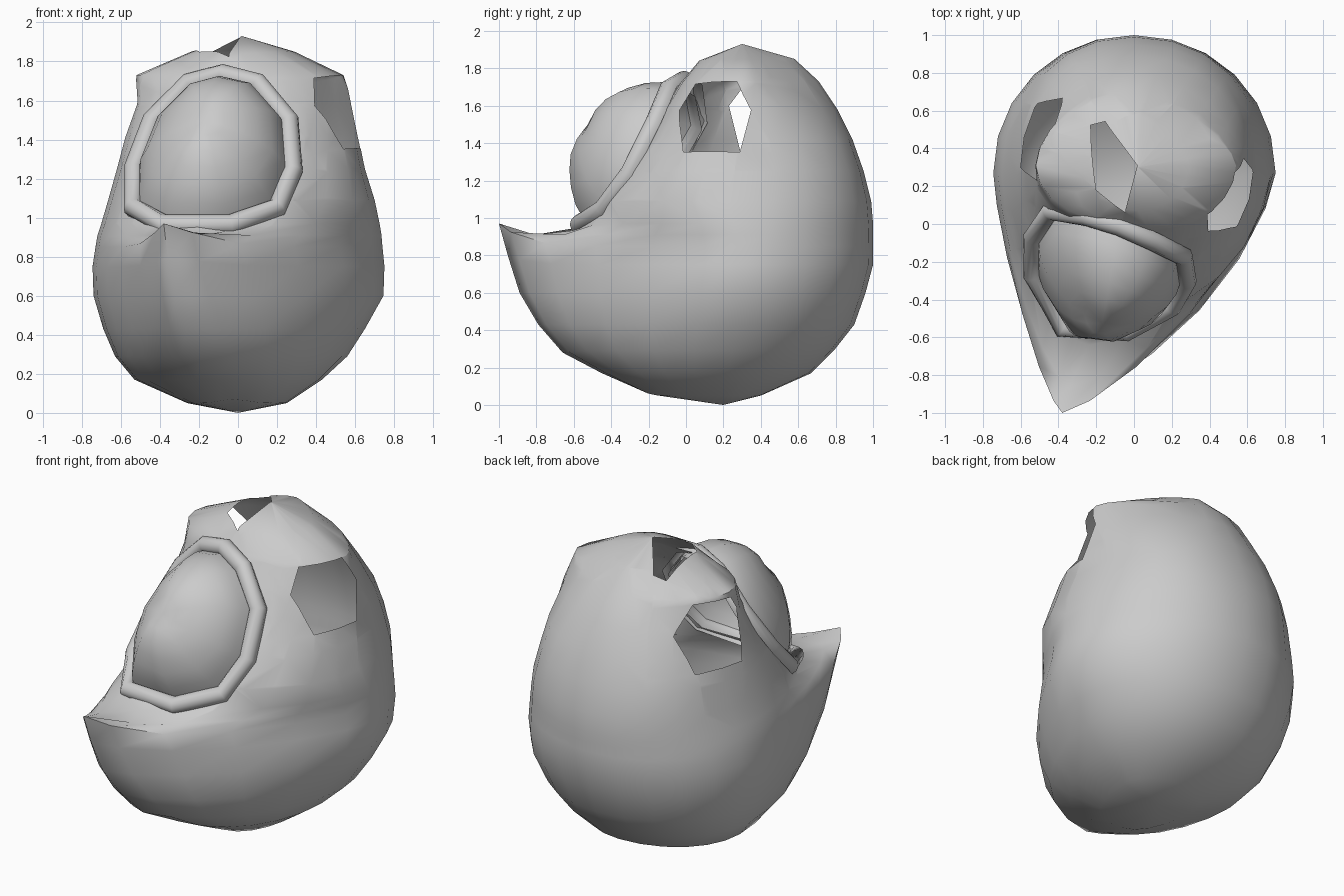
import bpy, bmesh, math
from mathutils import Vector

if "Cube" in bpy.data.objects:
    bpy.data.objects.remove(bpy.data.objects["Cube"])

grey = bpy.data.materials.new("plain grey")
grey.diffuse_color = (0.6, 0.6, 0.6, 1)
grey.use_nodes = True
grey.node_tree.nodes["Principled BSDF"].inputs["Base Color"].default_value = grey.diffuse_color

# Body rows: z, front x, front y, front z, left x, right x, widest y, back y, front sharpness
ROWS = [
    (0.05, -0.03, -0.22, 0.07, -0.26, 0.25, 0.20, 0.40, 1.0),
    (0.17, -0.10, -0.45, 0.17, -0.53, 0.43, 0.22, 0.67, 1.0),
    (0.29, -0.20, -0.66, 0.28, -0.63, 0.56, 0.25, 0.79, 1.1),
    (0.43, -0.26, -0.79, 0.43, -0.69, 0.65, 0.27, 0.90, 1.2),
    (0.60, -0.32, -0.89, 0.60, -0.74, 0.745, 0.27, 0.96, 1.35),
    (0.75, -0.36, -0.95, 0.79, -0.745, 0.75, 0.27, 1.00, 1.45),
    (0.85, -0.38, -1.00, 0.97, -0.73, 0.74, 0.27, 1.00, 1.5),
    (0.91, -0.34, -0.86, 0.91, -0.72, 0.735, 0.26, 1.00, 1.4),
    (0.97, -0.24, -0.64, 0.91, -0.70, 0.725, 0.26, 1.00, 1.2),
    (1.09, -0.12, -0.51, 1.06, -0.665, 0.70, 0.25, 0.99, 1.05),
    (1.25, 0.00, -0.36, 1.25, -0.62, 0.65, 0.26, 0.95, 1.0),
    (1.42, 0.07, -0.22, 1.42, -0.575, 0.615, 0.28, 0.89, 1.0),
    (1.58, 0.10, -0.12, 1.58, -0.53, 0.59, 0.30, 0.81, 1.0),
    (1.73, 0.08, -0.03, 1.72, -0.52, 0.54, 0.31, 0.71, 1.0),
    (1.85, 0.02, 0.07, 1.84, -0.24, 0.29, 0.31, 0.58, 1.0),
]
RIM = [(-0.08, -0.01, 1.735), (0.10, -0.09, 1.69), (0.26, -0.17, 1.50), (0.28, -0.30, 1.24),
       (0.20, -0.44, 1.05), (-0.04, -0.57, 0.965), (-0.38, -0.55, 0.965), (-0.535, -0.27, 1.05),
       (-0.535, -0.07, 1.25), (-0.44, 0.07, 1.50), (-0.25, 0.04, 1.69)]
RIM = [Vector(p) for p in RIM]
MID = sum(RIM, Vector()) / len(RIM)
BULGE = Vector((-0.04, -0.31, 0.17))
Q = 6  # segments per quarter


def row_points(z, fx, fy, fz, lx, rx, sy, by, p):
    pts = []
    for i in range(4 * Q):
        a = 2 * math.pi * i / (4 * Q)
        c, s = math.cos(a), math.sin(a)
        side = rx if c > 0 else lx
        if s >= 0:                       # back half: full at mid height, slimmer on top
            b = 0.98 - 0.1 * math.exp(-((z - 1.22) / 0.2) ** 2)
            b += max(0, z - 1.42) * (1.3 if c > 0 else 0.5)
            pts.append((side * abs(c) ** b, sy + (by - sy) * s ** b, z))
        else:                            # front half, drawn towards the beak-like tip
            k, w = abs(s) ** p, abs(c) ** p
            pts.append((fx + (side - fx) * w, sy + (fy - sy) * k, z + (fz - z) * abs(s) ** 14))
    return pts


def finish(obj, angle=60):
    obj.data.materials.clear()
    obj.data.materials.append(grey)
    bpy.ops.object.select_all(action='DESELECT')
    obj.select_set(True)
    bpy.context.view_layer.objects.active = obj
    bpy.ops.object.shade_smooth_by_angle(angle=math.radians(angle))


def make_object(name, bm):
    me = bpy.data.meshes.new(name)
    bm.to_mesh(me)
    bm.free()
    obj = bpy.data.objects.new(name, me)
    bpy.context.collection.objects.link(obj)
    finish(obj)


def bridge(bm, lo, hi):
    for i in range(len(lo)):
        j = (i + 1) % len(lo)
        bm.faces.new((lo[i], lo[j], hi[j], hi[i]))


def fan(bm, loop, tip):
    for i in range(len(loop)):
        bm.faces.new((tip, loop[i], loop[(i + 1) % len(loop)]))


def cut_hole(bm, pts, reach=0.45):
    """Cut a clean polygonal opening through the wall facing the polygon."""
    pts = [Vector(p) for p in pts]
    mid = sum(pts, Vector()) / len(pts)
    n = sum(((a - mid).cross(b - mid) for a, b in zip(pts, pts[1:] + pts[:1])), Vector()).normalized()
    if n.dot(mid - Vector((0, 0.25, 1.0))) < 0:
        n = -n
    planes = []
    for a, b in zip(pts, pts[1:] + pts[:1]):
        out = (b - a).cross(n).normalized()
        planes.append((a, out if out.dot(a - mid) > 0 else -out))

    def near():
        bm.normal_update()
        return [f for f in bm.faces if f.normal.dot(n) > 0.1
                and (f.calc_center_median() - mid).length < reach]
    for co, no in planes:
        fs = near()
        geom = list({v for f in fs for v in f.verts}) + list({e for f in fs for e in f.edges}) + fs
        bmesh.ops.bisect_plane(bm, geom=geom, dist=1e-5, plane_co=co, plane_no=no)
    inside = [f for f in near()
              if all((f.calc_center_median() - co).dot(no) < 0 for co, no in planes)]
    bmesh.ops.delete(bm, geom=inside, context='FACES')


# Hollow body shell
bm = bmesh.new()
loops = [[bm.verts.new(p) for p in row_points(*r)] for r in ROWS]
for lo, hi in zip(loops, loops[1:]):
    bridge(bm, lo, hi)
fan(bm, loops[0], bm.verts.new((0, 0.2, 0.0)))
fan(bm, loops[-1], bm.verts.new((0.02, 0.30, 1.93)))
bmesh.ops.recalc_face_normals(bm, faces=bm.faces)

# Three openings (right, left, top) and the seat of the dome
cut_hole(bm, [(0.43, -0.05, 1.58), (0.47, 0.02, 1.73), (0.54, 0.27, 1.73),
              (0.60, 0.34, 1.58), (0.62, 0.29, 1.35), (0.53, -0.01, 1.35)])
cut_hole(bm, [(-0.52, 0.23, 1.60), (-0.50, 0.30, 1.69), (-0.50, 0.53, 1.72),
              (-0.51, 0.67, 1.57), (-0.56, 0.64, 1.34), (-0.58, 0.30, 1.31)])
cut_hole(bm, [(-0.24, 0.52, 1.85), (-0.16, 0.54, 1.86), (0.02, 0.31, 1.92),
              (-0.05, 0.06, 1.84), (-0.20, 0.18, 1.85)])
cut_hole(bm, RIM, 0.55)
make_object("body_shell", bm)

# Bulging dome filling the rim, getting rounder towards its top
bm = bmesh.new()
rings = []
for k in range(6):
    t = math.radians(15 * k)
    ring = []
    for p in RIM:
        v = (p - MID) * 0.93
        v = v.lerp(v.normalized() * 0.39, min(1, 1.5 * math.sin(t)))
        ring.append(bm.verts.new(MID + v * math.cos(t) + BULGE * math.sin(t)))
    rings.append(ring)
for lo, hi in zip(rings, rings[1:]):
    bridge(bm, lo, hi)
fan(bm, rings[-1], bm.verts.new(MID + BULGE))
bmesh.ops.recalc_face_normals(bm, faces=bm.faces)
if sum(f.normal.dot(BULGE) for f in bm.faces) < 0:
    bmesh.ops.reverse_faces(bm, faces=bm.faces)
make_object("dome", bm)

# Rounded rim around the dome: a tube section whose hidden inner side is left open
bm = bmesh.new()
tube = []
axis = BULGE.normalized()
for i, p in enumerate(RIM):
    along = (RIM[(i + 1) % len(RIM)] - RIM[i - 1]).normalized()
    out = along.cross(axis).normalized()
    if out.dot(p - MID) < 0:
        out = -out
    up = along.cross(out).normalized()
    if up.dot(axis) < 0:
        up = -up
    tube.append([bm.verts.new(p + 0.052 * (out * math.cos(a) + up * math.sin(a)))
                 for a in (math.radians(-40 + 32.5 * k) for k in range(9))])
for a, b in zip(tube, tube[1:] + tube[:1]):
    for k in range(8):
        bm.faces.new((a[k], a[k + 1], b[k + 1], b[k]))
bmesh.ops.recalc_face_normals(bm, faces=bm.faces)
if sum(f.normal.dot(axis) for f in bm.faces) < 0:
    bmesh.ops.reverse_faces(bm, faces=bm.faces)
make_object("rim", bm)
